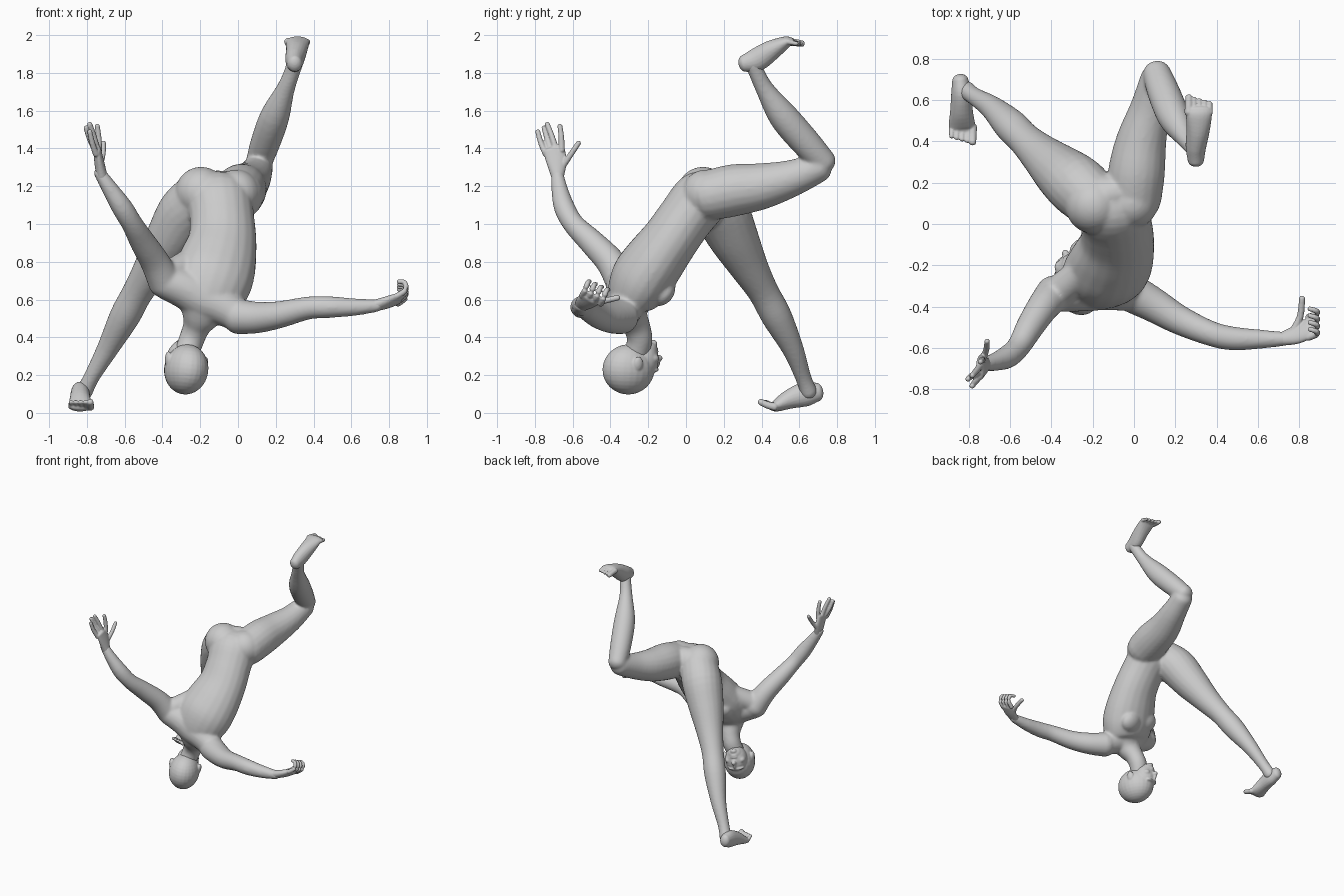
import bpy, bmesh, math
from mathutils import Vector as V, Matrix

bm = bmesh.new()


def loft(rows, side_a, side_b=None, n=20, sub=4):
    """Smooth tube through rows (x, y, z, half width, half depth) with rounded ends."""
    side_a = V(side_a)
    side_b = V(side_b or side_a)
    rows = [tuple(r) if len(r) == 5 else (*r, r[3]) for r in rows]
    last = len(rows) - 1
    samples = []
    for i in range(last):
        p = [rows[max(0, min(last, i + k))] for k in (-1, 0, 1, 2)]
        for j in range(sub + (i == last - 1)):
            t = j / sub
            samples.append([0.5 * (2 * b + (c - a) * t + (2 * a - 5 * b + 4 * c - d) * t * t
                            + (3 * b - a - 3 * c + d) * t ** 3) for a, b, c, d in zip(*p)])
    pts = [V(s[:3]) for s in samples]
    m = len(pts)
    stations = []
    for i, s in enumerate(samples):
        t = (pts[min(i + 1, m - 1)] - pts[max(i - 1, 0)]).normalized()
        stations.append((pts[i], t, s[3], s[4], i / (m - 1)))

    def cap(st, sign):
        c, t, rx, ry, f = st
        r = 0.8 * min(rx, ry)
        return [(c + sign * t * r * math.sin(a), t, rx * math.cos(a), ry * math.cos(a), f)
                for a in (0.4, 0.8, 1.15, 1.45)]
    stations = cap(stations[0], -1)[::-1] + stations + cap(stations[-1], 1)
    rings = []
    for c, t, rx, ry, f in stations:
        s = side_a.lerp(side_b, f)
        s = (s - t * s.dot(t)).normalized()
        q = t.cross(s)
        rings.append([bm.verts.new(c + s * rx * math.cos(2 * math.pi * k / n)
                                   + q * ry * math.sin(2 * math.pi * k / n)) for k in range(n)])
    for a, b in zip(rings, rings[1:]):
        for k in range(n):
            bm.faces.new((a[k], a[(k + 1) % n], b[(k + 1) % n], b[k]))
    bm.faces.new(rings[0][::-1])
    bm.faces.new(rings[-1])


def ball(c, r, frame=Matrix.Identity(4)):
    r = (r, r, r) if isinstance(r, float) else r
    bmesh.ops.create_uvsphere(bm, u_segments=24, v_segments=16, radius=1,
                              matrix=frame @ Matrix.Translation(c) @ Matrix.Diagonal((*r, 1)))


def digit(pts, r):
    loft([(*p, r * (1 - 0.1 * i)) for i, p in enumerate(pts)], (0.3, 0.5, 0.81), n=10, sub=3)


def frame(x, y, z, pos):
    return Matrix.Translation(pos) @ Matrix((x, y, z)).transposed().to_4x4()


def finish(name, voxel, iterations):
    """Fuse the shapes made so far into one smooth skin."""
    bmesh.ops.recalc_face_normals(bm, faces=bm.faces)
    mesh = bpy.data.meshes.new(name)
    bm.to_mesh(mesh)
    bm.clear()
    ob = bpy.data.objects.new(name, mesh)
    bpy.context.collection.objects.link(ob)
    remesh = ob.modifiers.new("fuse", 'REMESH')
    remesh.mode = 'VOXEL'
    remesh.voxel_size = voxel
    remesh.use_smooth_shade = True
    soften = ob.modifiers.new("soften", 'SMOOTH')
    soften.factor = 0.5
    soften.iterations = iterations


# torso and neck, twisting from hips to shoulders
across = V((0.92, 0.03, -0.35)).normalized()
loft([(-.10, .16, 1.19, .13, .10), (-.10, .085, 1.14, .175, .15), (-.085, .0, 1.035, .172, .148),
      (-.082, -.085, .915, .182, .15), (-.107, -.17, .80, .206, .162), (-.14, -.24, .70, .214, .164),
      (-.175, -.29, .60, .185, .13), (-.195, -.29, .52, .115, .09), (-.22, -.26, .455, .074, .072),
      (-.245, -.245, .39, .068, .068), (-.27, -.26, .32, .066, .066)], (.95, .1, .0), across)
# shoulder girdle
loft([(.01, -.34, .51, .085), (-.09, -.32, .565, .10), (-.18, -.31, .60, .11),
      (-.28, -.32, .655, .105), (-.385, -.34, .69, .088)], (0, 1, 0))
# side muscle running into the raised arm
loft([(-.22, -.18, .85, .05), (-.30, -.27, .77, .075), (-.39, -.35, .71, .08)], (0, 1, 0))
# chest muscles and buttocks
up = V((-.1, -.6, -.8))
up = (up - across * up.dot(across)).normalized()
chest = frame(across, up.cross(across), up, (-.15, -.125, .67))
for s in (-1, 1):
    ball((s * .082, 0, 0), (.09, .058, .08), chest)
ball((-.195, .09, 1.165), .138)
ball((-.01, .105, 1.16), .128)
# raised arm
loft([(-.385, -.335, .69, .09), (-.44, -.40, .80, .078), (-.505, -.50, .905, .068),
      (-.56, -.595, 1.0, .057), (-.615, -.645, 1.09, .056), (-.68, -.67, 1.19, .043),
      (-.735, -.682, 1.275, .032)], (0, 1, 0))
# sideways arm
loft([(.0, -.34, .51, .094), (.10, -.395, .505, .084), (.22, -.465, .52, .072),
      (.37, -.53, .555, .061), (.48, -.555, .56, .058), (.62, -.558, .56, .046),
      (.74, -.557, .568, .033)], (0, 0, 1))
# lowered leg
loft([(-.19, .11, 1.15, .14), (-.275, .185, 1.06, .15), (-.36, .255, .92, .132),
      (-.45, .335, .77, .102), (-.53, .41, .64, .082), (-.60, .48, .51, .081),
      (-.69, .565, .34, .058), (-.775, .62, .19, .043), (-.815, .65, .11, .046)], (1, 0, 0))
# raised leg: thigh, then shin folded back
loft([(.0, .12, 1.15, .133), (.012, .25, 1.178, .138), (.035, .40, 1.2, .123),
      (.078, .56, 1.242, .098), (.108, .705, 1.30, .078)], (1, 0, 0))
loft([(.11, .73, 1.325, .069), (.145, .635, 1.43, .079), (.195, .515, 1.57, .078),
      (.25, .42, 1.71, .05), (.285, .375, 1.80, .043), (.30, .355, 1.85, .045)], (1, 0, 0))
finish("body_and_limbs", 0.009, 12)

# head: x across, y towards the face, z towards the crown
face = V((-.38, .92, 0)).normalized()
crown = V((-.1, -.1, -1)).normalized()
right = face.cross(crown).normalized()
head = frame(right, face, right.cross(face), (-.28, -.285, .245))
for c, r in [((0, -.02, .015), (.113, .142, .133)), ((0, .06, -.035), (.083, .083, .105)),
             ((0, .075, -.095), (.055, .06, .045)), ((0, .148, -.045), (.018, .023, .018)),
             ((0, .14, -.025), (.012, .02, .035)), ((0, .11, .012), (.065, .035, .016)),
             ((0, .128, -.082), (.03, .016, .009)), ((0, .125, -.097), (.026, .016, .009)),
             ((0, .115, -.125), (.024, .02, .018))]:
    ball(c, r, head)
for s in (-1, 1):
    ball((s * .108, -.01, -.03), (.014, .026, .038), head)
    ball((s * .034, .118, -.018), (.018, .016, .01), head)
    ball((s * .05, .095, -.05), (.028, .035, .025), head)
finish("head", 0.006, 5)

# hand of the raised arm
loft([(-.72, -.68, 1.25, .034, .03), (-.735, -.685, 1.33, .055, .026),
      (-.745, -.70, 1.395, .057, .02)], (0, 1, -.2))
for pts in [[(-.735, -.658, 1.39), (-.738, -.66, 1.46), (-.745, -.668, 1.52)],
            [(-.747, -.69, 1.40), (-.765, -.712, 1.47), (-.785, -.735, 1.53)],
            [(-.755, -.718, 1.39), (-.785, -.735, 1.45), (-.805, -.752, 1.51)],
            [(-.752, -.742, 1.37), (-.772, -.768, 1.43), (-.785, -.785, 1.49)],
            [(-.73, -.65, 1.31), (-.715, -.605, 1.375), (-.712, -.568, 1.43)]]:
    digit(pts, .017)
finish("raised_hand", 0.005, 3)

# hand of the sideways arm, fingers curled
loft([(.72, -.557, .567, .034, .03), (.79, -.535, .585, .05, .028),
      (.85, -.505, .605, .055, .022)], (0, .9, -.4))
for i in range(4):
    y, z = .033 * i, -.014 * i
    digit([(.845, -.55 + y, .62 + z), (.886, -.535 + y, .65 + z),
           (.883, -.52 + y, .69 + z), (.85, -.51 + y, .695 + z)], .017)
digit([(.77, -.52, .58), (.805, -.45, .59), (.815, -.36, .61)], .019)
finish("sideways_hand", 0.005, 3)

# feet, heel to ball, then toes
loft([(-.842, .695, .11, .04, .05), (-.836, .635, .10, .05, .065), (-.836, .55, .073, .055, .052),
      (-.834, .48, .039, .065, .033), (-.832, .455, .034, .061, .022)], (1, 0, 0))
for i in range(5):
    x, k = -.782 - .0255 * i, .006 * i
    digit([(x, .47, .032), (x, .43 + k, .042), (x, .395 + k * 1.2, .058)], .015 + .007 * (i == 0))
finish("lowered_foot", 0.005, 3)
loft([(.30, .31, 1.85, .04, .046), (.30, .375, 1.87, .05, .062), (.31, .45, 1.918, .056, .054),
      (.315, .525, 1.96, .063, .034), (.315, .555, 1.967, .06, .022)], (1, 0, 0))
for i in range(5):
    x, k = .266 + .0255 * i, .006 * i
    digit([(x, .54, 1.965), (x, .58 - k, 1.96), (x, .615 - k * 1.2, 1.955)], .015 + .007 * (i == 0))
finish("raised_foot", 0.005, 3)
